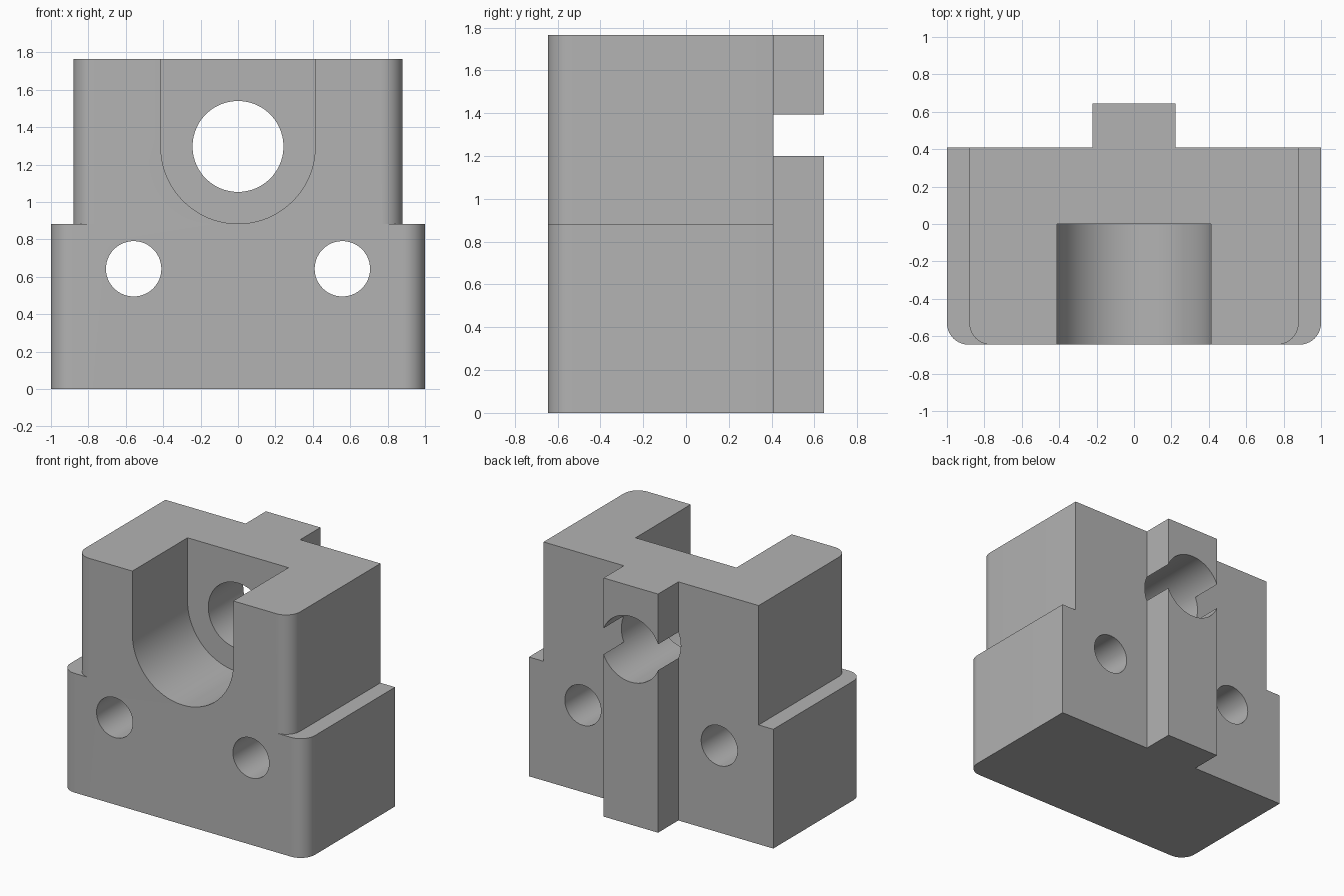
import bpy, bmesh, math
from mathutils import Matrix

if "Cube" in bpy.data.objects:
    bpy.data.objects.remove(bpy.data.objects["Cube"])

FRONT, BACK, RAIL_BACK = -0.645, 0.408, 0.645
STEP, TOP, BORE_Z = 0.882, 1.765, 1.297

grey = bpy.data.materials.new("machined grey")
grey.use_nodes = True
grey.diffuse_color = (0.45, 0.45, 0.45, 1)
grey.node_tree.nodes["Principled BSDF"].inputs["Base Color"].default_value = (0.45, 0.45, 0.45, 1)


def finish(name, bm):
    mesh = bpy.data.meshes.new(name)
    bmesh.ops.recalc_face_normals(bm, faces=bm.faces)
    bm.to_mesh(mesh)
    bm.free()
    mesh.materials.append(grey)
    obj = bpy.data.objects.new(name, mesh)
    bpy.context.collection.objects.link(obj)
    return obj


def box(name, half_x, y0, y1, z0, z1, corner=0):
    """Box centred on x, with optional rounded front vertical edges."""
    bm = bmesh.new()
    bmesh.ops.create_cube(bm, size=1)
    for v in bm.verts:
        v.co.x *= 2 * half_x
        v.co.y = y1 if v.co.y > 0 else y0
        v.co.z = z1 if v.co.z > 0 else z0
    if corner:
        edges = [e for e in bm.edges if all(abs(v.co.y - y0) < 1e-5 for v in e.verts)
                 and abs(e.verts[0].co.z - e.verts[1].co.z) > 0.1]
        bmesh.ops.bevel(bm, geom=edges, offset=corner, segments=10, profile=0.5, affect='EDGES')
    return finish(name, bm)


def rod(name, radius, x, z, y0, y1):
    """Cylinder running along y."""
    bm = bmesh.new()
    place = Matrix.Translation((x, (y0 + y1) / 2, z)) @ Matrix.Rotation(math.pi / 2, 4, 'X')
    bmesh.ops.create_cone(bm, cap_ends=True, segments=80, radius1=radius, radius2=radius,
                          depth=y1 - y0, matrix=place)
    return finish(name, bm)


def slot(name, radius, z, top, y0, y1):
    """U-shaped pocket: half-round floor with straight walls up to the top."""
    bm = bmesh.new()
    arc = [math.pi + math.pi * i / 40 for i in range(41)]
    points = [(radius * math.cos(a), z + radius * math.sin(a)) for a in arc]
    points += [(radius, top), (-radius, top)]
    face = bm.faces.new([bm.verts.new((px, y0, pz)) for px, pz in points])
    out = bmesh.ops.extrude_face_region(bm, geom=[face])
    for v in out["geom"]:
        if isinstance(v, bmesh.types.BMVert):
            v.co.y = y1
    return finish(name, bm)


def combine(target, tool, operation):
    mod = target.modifiers.new(operation.title(), 'BOOLEAN')
    mod.operation, mod.solver, mod.object = operation, 'EXACT', tool
    bpy.context.view_layer.objects.active = target
    bpy.ops.object.modifier_apply(modifier=mod.name)
    bpy.data.objects.remove(tool)


# Stepped block with the guide rail on its back
body = box("bearing_block", 1.0, FRONT, BACK, 0, STEP, 0.115)
combine(body, box("upper_block", 0.88, FRONT, BACK, 0, TOP, 0.115), 'UNION')
combine(body, box("back_rail", 0.223, 0.2, RAIL_BACK, 0, TOP), 'UNION')

# Pocket, main bore and mounting holes
combine(body, slot("pocket_cutter", 0.413, BORE_Z, 2, -0.9, 0), 'DIFFERENCE')
combine(body, rod("bore_cutter", 0.243, 0, BORE_Z, -0.3, 0.9), 'DIFFERENCE')
for side in (-1, 1):
    combine(body, rod("mount_hole_cutter", 0.148, side * 0.558, 0.643, -0.9, 0.9), 'DIFFERENCE')

# Smooth the rounds, keep the edges crisp
bpy.ops.object.select_all(action='DESELECT')
body.select_set(True)
bpy.context.view_layer.objects.active = body
bpy.ops.object.shade_smooth_by_angle(angle=math.radians(30))
